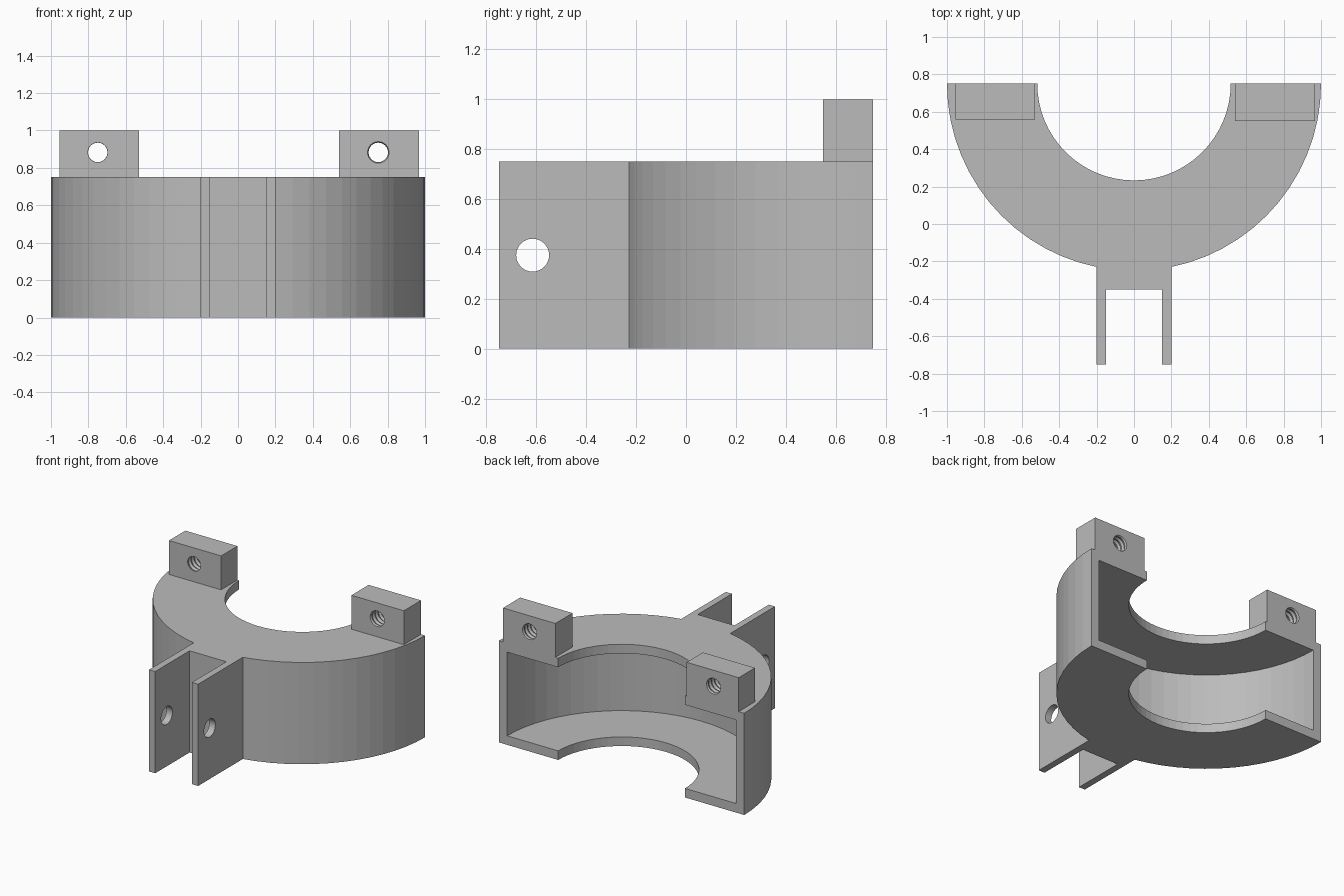
import bpy, bmesh, math
from mathutils import Vector

default = bpy.data.objects.get("Cube")
if default:
    bpy.data.objects.remove(default, do_unlink=True)

grey = bpy.data.materials.new("plain grey")
grey.use_nodes = True
grey.diffuse_color = (0.5, 0.5, 0.5, 1)
grey.node_tree.nodes["Principled BSDF"].inputs["Base Color"].default_value = grey.diffuse_color

HEIGHT, BACK, SKIN = 0.75, 0.75, 0.067


def finish(name, bm):
    bmesh.ops.recalc_face_normals(bm, faces=bm.faces)
    mesh = bpy.data.meshes.new(name)
    bm.to_mesh(mesh)
    bm.free()
    mesh.materials.append(grey)
    obj = bpy.data.objects.new(name, mesh)
    bpy.context.collection.objects.link(obj)
    return obj


def prism(name, outline, z0, z1):
    """Extrude a flat outline upwards."""
    bm = bmesh.new()
    face = bm.faces.new([bm.verts.new((x, y, z0)) for x, y in outline])
    new = bmesh.ops.extrude_face_region(bm, geom=[face])["geom"]
    bmesh.ops.translate(bm, vec=(0, 0, z1 - z0),
                        verts=[v for v in new if isinstance(v, bmesh.types.BMVert)])
    return finish(name, bm)


def loft(name, rings, closed_ends=True):
    """Skin a row of equal closed rings and cap both ends."""
    bm = bmesh.new()
    rows = [[bm.verts.new(p) for p in ring] for ring in rings]
    n = len(rows[0])
    for a, b in zip(rows, rows[1:]):
        for i in range(n):
            j = (i + 1) % n
            bm.faces.new((a[i], a[j], b[j], b[i]))
    bm.faces.new(rows[0])
    bm.faces.new(rows[-1])
    return finish(name, bm)


def rod(centre, axis, stations, sides=32):
    """Round cutter along x or y; stations are (position, radius) pairs."""
    rings = []
    for t, r in stations:
        ring = []
        for i in range(sides):
            a = math.tau * i / sides
            u, w = r * math.cos(a), r * math.sin(a)
            ring.append(Vector(centre) + Vector((t, u, w) if axis == "x" else (u, t, w)))
        rings.append(ring)
    return loft("hole_cutter", rings)


def cut(obj, cutter):
    cutter.hide_render = True
    mod = obj.modifiers.new("hole", "BOOLEAN")
    mod.operation, mod.solver, mod.object = "DIFFERENCE", "EXACT", cutter
    bpy.context.view_layer.objects.active = obj
    bpy.ops.object.modifier_apply(modifier=mod.name)
    bpy.data.objects.remove(cutter, do_unlink=True)


# Half ring: a channel section, open towards the centre, swept through 180 degrees
inner, outer = 0.517, 1.0
section = [(inner, 0), (outer, 0), (outer, HEIGHT), (inner, HEIGHT),
           (inner, HEIGHT - SKIN), (outer - SKIN, HEIGHT - SKIN),
           (outer - SKIN, SKIN), (inner, SKIN)]
STEPS = 32
loft("channel_half_ring",
     [[(r * math.cos(a), BACK - r * math.sin(a), z) for r, z in section]
      for a in (math.pi * i / STEPS for i in range(STEPS + 1))])

# Front fork: a block with two arms, drilled across
fork = prism("front_fork",
             [(-0.2, -0.2), (-0.2, -0.75), (-0.15, -0.75), (-0.15, -0.35),
              (0.15, -0.35), (0.15, -0.75), (0.2, -0.75), (0.2, -0.2)], 0, HEIGHT)
cut(fork, rod((0, -0.615, 0.375), "x", [(-0.4, 0.066), (0.4, 0.066)]))

# Rear lugs with threaded holes
TURNS = 8
for name, x0, x1, y0 in (("right_lug", -0.955, -0.53, 0.56),
                         ("left_lug", 0.54, 0.967, 0.55)):
    lug = prism(name, [(x0, y0), (x1, y0), (x1, BACK), (x0, BACK)], HEIGHT, 1.0)
    thread = [(-0.14 + 0.28 * i / (2 * TURNS), 0.052 if i % 2 else 0.06)
              for i in range(2 * TURNS + 1)]
    cut(lug, rod((math.copysign(0.75, x0), 0.65, 0.883), "y", thread, 24))
